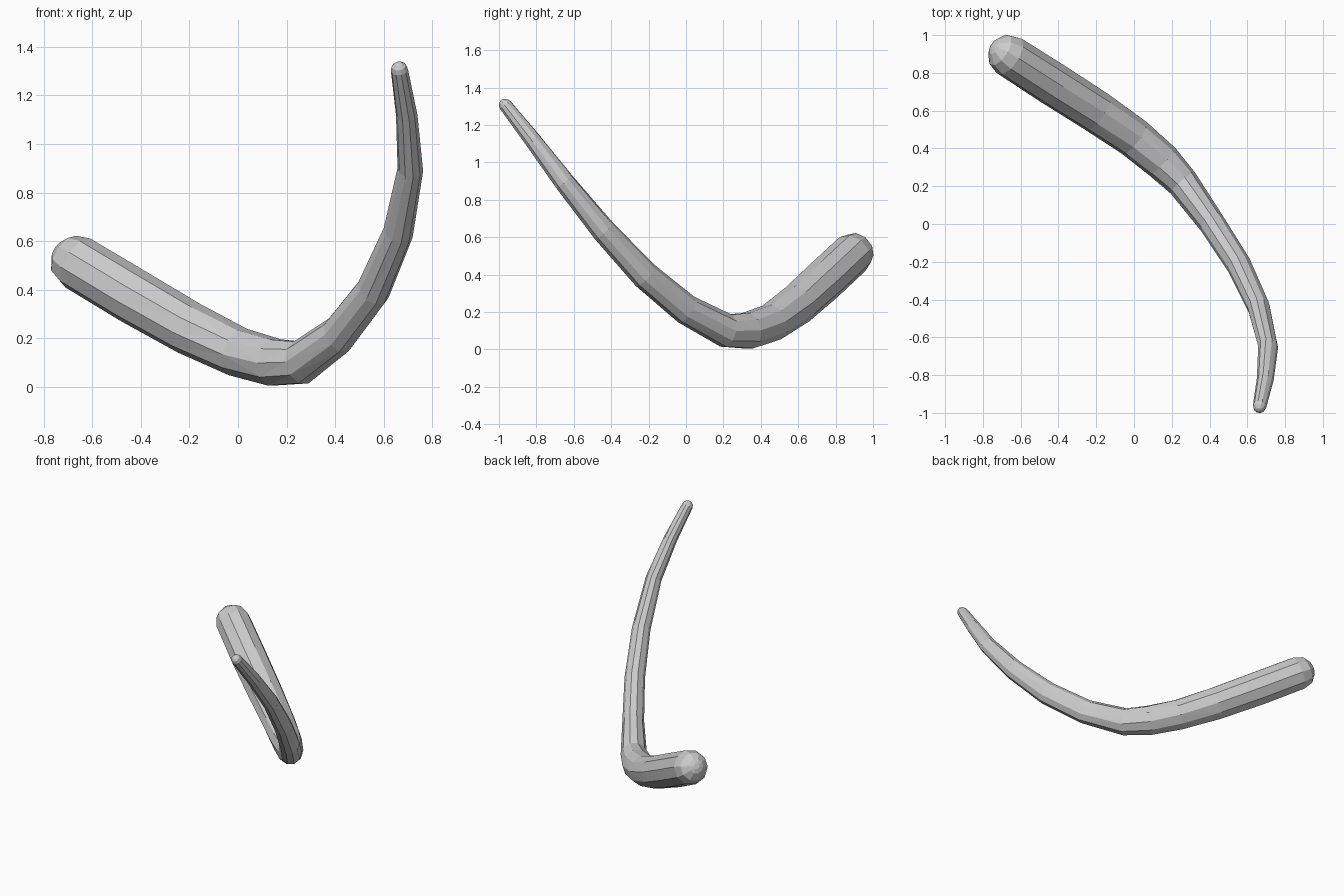
import bpy, bmesh, math
from mathutils import Vector

cube = bpy.data.objects.get("Cube")
if cube:
    bpy.data.objects.remove(cube, do_unlink=True)

SIDES = 10
PLANE_NORMAL = Vector((0.81, 0.58, 0))   # the bend lies roughly in one plane

# Centreline x, y, z, radius in the bend plane, radius across it
PATH = [
    (-0.66, 0.89, 0.51, 0.114, 0.114),
    (-0.43, 0.742, 0.372, 0.115, 0.117),
    (-0.20, 0.595, 0.24, 0.11, 0.114),
    (0.0, 0.457, 0.143, 0.102, 0.107),
    (0.15, 0.33, 0.1, 0.1, 0.1),
    (0.26, 0.215, 0.1, 0.092, 0.085),
    (0.415, 0.0, 0.214, 0.082, 0.07),
    (0.557, -0.22, 0.397, 0.077, 0.066),
    (0.66, -0.44, 0.635, 0.067, 0.06),
    (0.71, -0.65, 0.895, 0.056, 0.052),
    (0.695, -0.82, 1.12, 0.046, 0.044),
    (0.665, -0.965, 1.305, 0.036, 0.036),
]


def rounded_end(bm, centre, outward, tangent, r_in, r_out):
    """Rings that close the tube with a faceted dome, base to pole."""
    rings = []
    for degrees in (35, 65, 80):
        a = math.radians(degrees)
        rings.append(ring(bm, centre + outward * r_in * math.sin(a), tangent,
                          r_in * math.cos(a), r_out * math.cos(a)))
    return rings


def ring(bm, centre, tangent, r_in, r_out):
    """One cross-section, squared to the path."""
    across = (PLANE_NORMAL - tangent * PLANE_NORMAL.dot(tangent)).normalized()
    inside = across.cross(tangent)
    verts = []
    for i in range(SIDES):
        a = math.tau * i / SIDES
        verts.append(bm.verts.new(centre + across * r_out * math.cos(a)
                                  + inside * r_in * math.sin(a)))
    return verts


# Curved tapering body
bm = bmesh.new()
points = [Vector(p[:3]) for p in PATH]
last = len(points) - 1
tangents = []
for i in range(last + 1):
    before = (points[i] - points[max(i - 1, 0)]).normalized()
    after = (points[min(i + 1, last)] - points[i]).normalized()
    tangents.append((before + after).normalized())

rings = [ring(bm, points[i], tangents[i], PATH[i][3], PATH[i][4])
         for i in range(last + 1)]
thick_end = rounded_end(bm, points[0], -tangents[0], tangents[0], *PATH[0][3:])
thin_end = rounded_end(bm, points[last], tangents[last], tangents[last],
                       *PATH[last][3:])
rings = thick_end[::-1] + rings + thin_end

for a, b in zip(rings, rings[1:]):
    for i in range(SIDES):
        j = (i + 1) % SIDES
        bm.faces.new((a[i], a[j], b[j], b[i]))
bm.faces.new(rings[0])
bm.faces.new(rings[-1])
bmesh.ops.recalc_face_normals(bm, faces=bm.faces[:])
bmesh.ops.triangulate(bm, faces=bm.faces[:])

mesh = bpy.data.meshes.new("curved_horn")
bm.to_mesh(mesh)
bm.free()
horn = bpy.data.objects.new("curved_horn", mesh)
bpy.context.collection.objects.link(horn)

# Single light grey colour
grey = bpy.data.materials.new("light_grey")
grey.use_nodes = True
colour = (0.6, 0.6, 0.6, 1)
grey.diffuse_color = colour
grey.node_tree.nodes["Principled BSDF"].inputs["Base Color"].default_value = colour
mesh.materials.append(grey)
